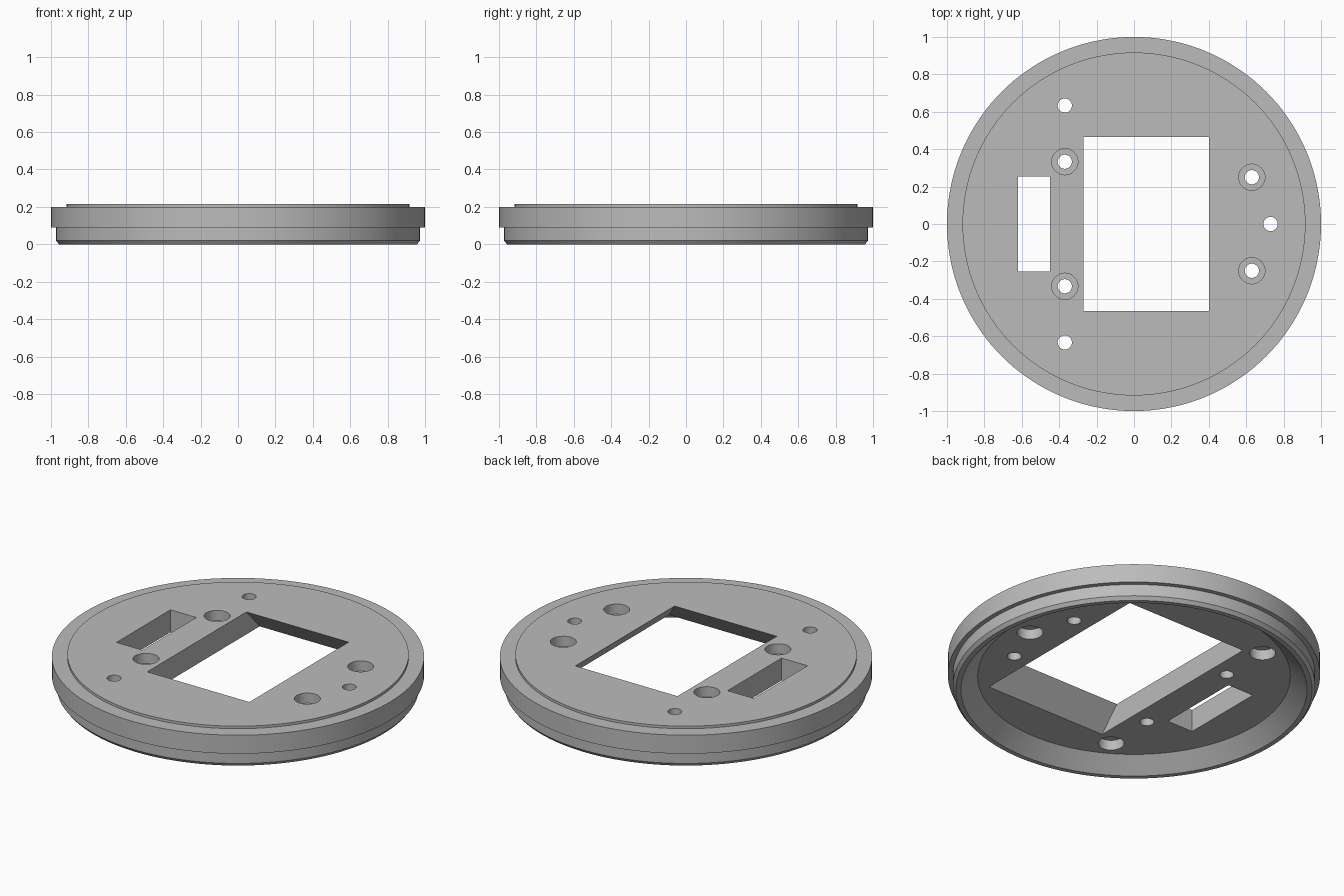
import bpy, bmesh, math
from mathutils import Vector

old = bpy.data.objects.get("Cube")
if old:
    bpy.data.objects.remove(old)

TOP, FLOOR = 0.215, 0.082   # upper face and recessed underside of the plate

grey = bpy.data.materials.new("plain grey")
grey.use_nodes = True
grey.diffuse_color = (0.5, 0.5, 0.5, 1)
grey.node_tree.nodes["Principled BSDF"].inputs["Base Color"].default_value = (0.5, 0.5, 0.5, 1)


def make_object(name, bm):
    bmesh.ops.recalc_face_normals(bm, faces=bm.faces)
    mesh = bpy.data.meshes.new(name)
    bm.to_mesh(mesh)
    bm.free()
    mesh.materials.append(grey)
    obj = bpy.data.objects.new(name, mesh)
    bpy.context.collection.objects.link(obj)
    return obj


def loft(name, loops):
    """Closed solid through a list of matching point loops."""
    bm = bmesh.new()
    rings = [[bm.verts.new(p) for p in loop] for loop in loops]
    n = len(rings[0])
    for a, b in zip(rings, rings[1:]):
        for i in range(n):
            j = (i + 1) % n
            bm.faces.new((a[i], a[j], b[j], b[i]))
    bm.faces.new(rings[0])
    bm.faces.new(rings[-1])
    return make_object(name, bm)


def circle(r, z, n, x=0, y=0):
    return [Vector((x + r * math.cos(math.tau * i / n),
                    y + r * math.sin(math.tau * i / n), z)) for i in range(n)]


def rect(x0, x1, y, z):
    return [(x0, -y, z), (x1, -y, z), (x1, y, z), (x0, y, z)]


cutters = []


def drill(x, y, r, z0, z1):
    cutters.append(loft("hole_cutter", [circle(r, z, 40, x, y) for z in (z0, z1)]))


# Round plate: recessed underside, chamfered skirt, wide flange, raised face
profile = [(0.84, FLOOR), (0.93, 0), (0.957, 0), (0.973, 0.02), (0.973, 0.09),
           (1, 0.09), (1, 0.2), (0.917, 0.2), (0.917, TOP)]
plate = loft("mounting_plate", [circle(r, z, 144) for r, z in profile])

# Main window: straight on one side, flared downward on the other three
def window(z):
    spread = (TOP - z) * 0.93
    return rect(-0.27, 0.4 + spread, 0.465 + spread, z)

cutters.append(loft("window_cutter", [window(FLOOR - 0.03), window(TOP + 0.03)]))

# Narrow side slot
cutters.append(loft("slot_cutter", [rect(-0.62, -0.45, 0.253, z) for z in (0, 0.3)]))

# Screw holes, some countersunk from above and the others from below
for x, y in ((-0.37, 0.333), (-0.37, -0.333), (0.63, 0.25), (0.63, -0.25)):
    drill(x, y, 0.038, 0, 0.3)
    drill(x, y, 0.07, TOP - 0.06, 0.3)
for x, y in ((-0.37, 0.633), (-0.37, -0.633), (0.73, 0)):
    drill(x, y, 0.038, 0, 0.3)
    drill(x, y, 0.07, 0, FLOOR + 0.06)

# Apply the cuts and discard the cutters
for c in cutters:
    mod = plate.modifiers.new("cut", 'BOOLEAN')
    mod.operation = 'DIFFERENCE'
    mod.solver = 'EXACT'
    mod.object = c
    c.hide_render = True
graph = bpy.context.evaluated_depsgraph_get()
plate_mesh = bpy.data.meshes.new_from_object(plate.evaluated_get(graph))
plate.modifiers.clear()
plate.data = plate_mesh
for c in cutters:
    bpy.data.objects.remove(c)

bpy.ops.object.select_all(action='DESELECT')
plate.select_set(True)
bpy.context.view_layer.objects.active = plate
bpy.ops.object.shade_smooth_by_angle(angle=math.radians(25))
